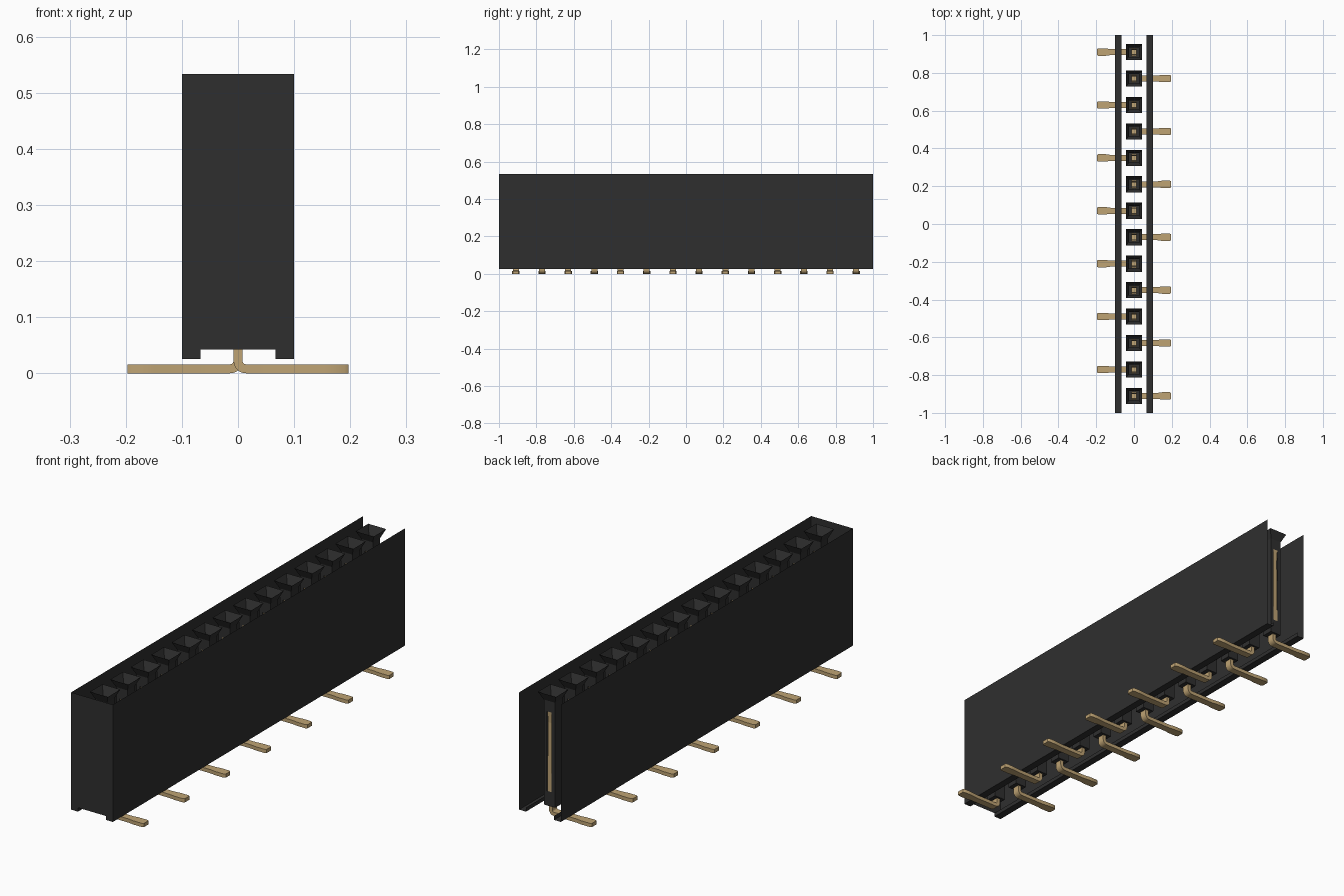
import bpy, bmesh
from math import sin, cos, radians, pi

cube = bpy.data.objects.get("Cube")
if cube:
    bpy.data.objects.remove(cube)


def make_material(name, rgb):
    mat = bpy.data.materials.new(name)
    mat.use_nodes = True
    mat.diffuse_color = (*rgb, 1)
    mat.node_tree.nodes["Principled BSDF"].inputs["Base Color"].default_value = (*rgb, 1)
    return mat


black = make_material("black plastic", (0.028, 0.028, 0.028))
gold = make_material("gold metal", (0.52, 0.37, 0.175))


def finish(bm, name, mat, smooth=False):
    bmesh.ops.remove_doubles(bm, verts=bm.verts, dist=1e-5)
    bmesh.ops.recalc_face_normals(bm, faces=bm.faces)
    mesh = bpy.data.meshes.new(name)
    bm.to_mesh(mesh)
    bm.free()
    mesh.materials.append(mat)
    obj = bpy.data.objects.new(name, mesh)
    bpy.context.collection.objects.link(obj)
    if smooth:
        bpy.ops.object.select_all(action="DESELECT")
        obj.select_set(True)
        bpy.context.view_layer.objects.active = obj
        bpy.ops.object.shade_smooth_by_angle(angle=radians(35))
    return obj


def face(bm, points):
    return bm.faces.new([bm.verts.new(p) for p in points])


def loft(bm, rings, caps=True):
    loops = [[bm.verts.new(p) for p in ring] for ring in rings]
    n = len(loops[0])
    for a, b in zip(loops, loops[1:]):
        for i in range(n):
            bm.faces.new((a[i], a[(i + 1) % n], b[(i + 1) % n], b[i]))
    if caps:
        bm.faces.new(loops[0])
        bm.faces.new(loops[-1])


def rect(hx, hy, z, cy=0, cx=0):
    return [(cx + sx * hx, cy + sy * hy, z)
            for sx, sy in ((-1, -1), (1, -1), (1, 1), (-1, 1))]


# Thin housing: side walls with feet, closed front, open top and back
TOP, FLOOR, FOOT = 0.533, 0.042, 0.025
side = [(0.067, FLOOR), (0.067, FOOT), (0.1, FOOT), (0.1, TOP)]
bm = bmesh.new()
for s in (-1, 1):
    for (x0, z0), (x1, z1) in zip(side, side[1:]):
        face(bm, [(s * x0, -1, z0), (s * x1, -1, z1), (s * x1, 1, z1), (s * x0, 1, z0)])
outline = side + [(-x, z) for x, z in reversed(side)]
face(bm, [(x, -1, z) for x, z in outline])
finish(bm, "housing", black)

# Socket: flared mouth and shaft with a window in its front and back
PITCH, COUNT = 0.14, 14
HX, HY = 0.027, 0.025
SLOT, LOW, HIGH = 0.011, 0.105, 0.45


def socket(bm, cy):
    loft(bm, [rect(0.043, 0.043, TOP, cy), rect(HX, HY, 0.497, cy)], caps=False)
    face(bm, rect(HX, HY, FLOOR, cy))
    for s in (-1, 1):
        face(bm, [(s * HX, cy + d * HY, z)
                  for d, z in ((-1, FLOOR), (1, FLOOR), (1, 0.497), (-1, 0.497))])
        y = cy + s * HY
        for x0, x1, z0, z1 in ((-HX, HX, FLOOR, LOW), (-HX, HX, HIGH, 0.497),
                               (-HX, -SLOT, LOW, HIGH), (SLOT, HX, LOW, HIGH)):
            face(bm, [(x0, y, z0), (x1, y, z0), (x1, y, z1), (x0, y, z1)])


# Contact: two spring blades on a base
def contact(bm, cy):
    loft(bm, [rect(0.014, 0.022, 0.085, cy), rect(0.014, 0.022, 0.1, cy)])
    for s in (-1, 1):
        loft(bm, [rect(0.012, 0.003, 0.1, cy + s * 0.019),
                  rect(0.012, 0.003, 0.4, cy + s * 0.014),
                  rect(0.012, 0.003, 0.455, cy + s * 0.019)])


# Leg: vertical stem bent into a flat tail with a wider end
def leg(bm, cy, direction):
    r, t = 0.014, 0.008
    stations = [(0, 0.085, 0, 0.016)]
    for i in range(7):
        a = i / 6 * pi / 2
        stations.append((r - r * cos(a), t + r - r * sin(a), a, 0.016))
    for x, w in ((0.125, 0.016), (0.15, 0.0195), (0.19, 0.0195), (0.197, 0.015)):
        stations.append((x, t, pi / 2, w))
    rings = []
    for x, z, a, w in stations:
        rings.append([(direction * (x + k * t * cos(a)), cy + d * w, z + k * t * sin(a))
                      for k, d in ((-1, -1), (1, -1), (1, 1), (-1, 1))])
    loft(bm, rings)


sockets, contacts, legs = bmesh.new(), bmesh.new(), bmesh.new()
for i in range(COUNT):
    y = (i - (COUNT - 1) / 2) * PITCH
    socket(sockets, y)
    contact(contacts, y)
    leg(legs, y, 1 if i % 2 == 0 else -1)
finish(sockets, "sockets", black)
finish(contacts, "contacts", gold)
finish(legs, "legs", gold, smooth=True)
